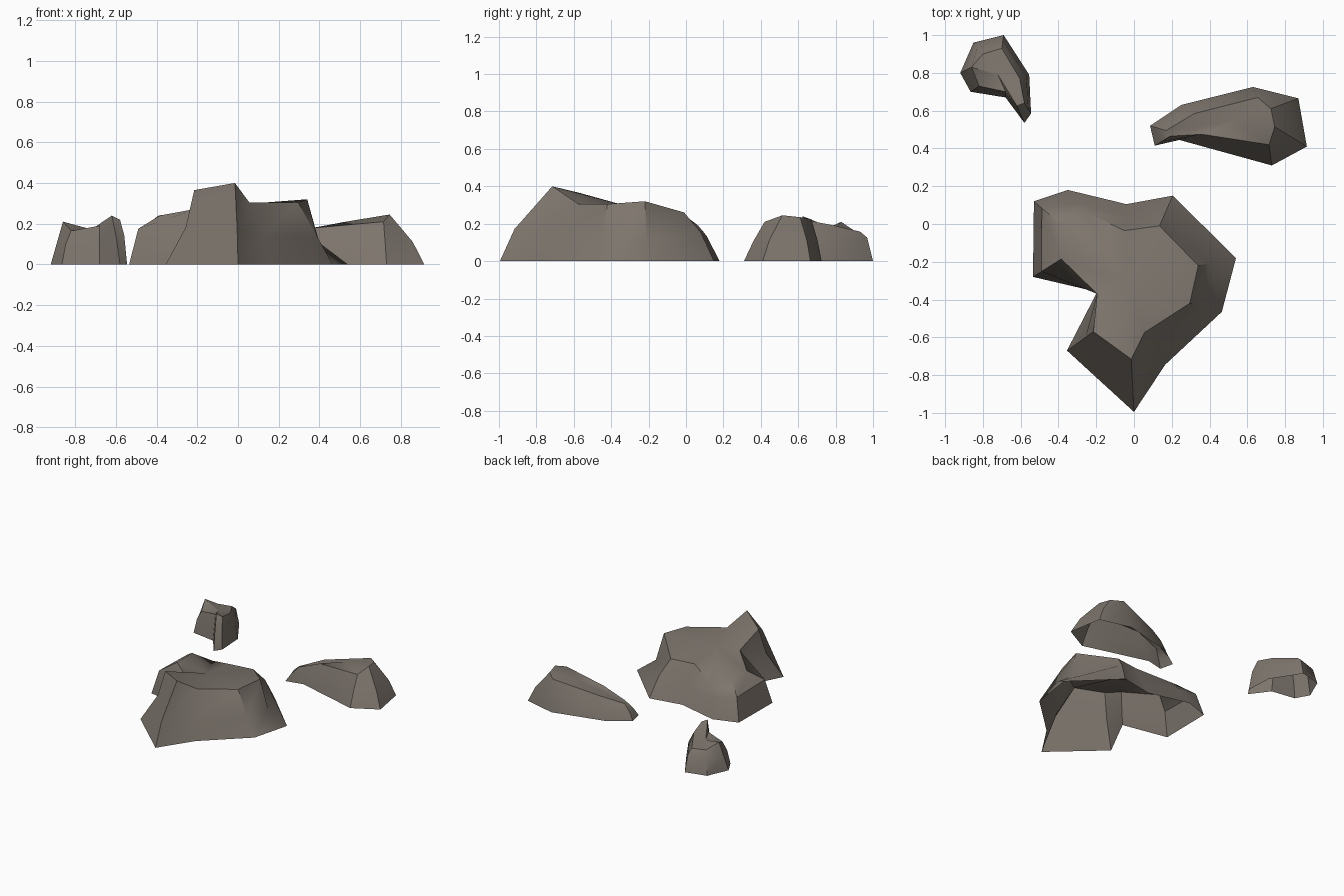
import bpy, bmesh, math

stone = bpy.data.materials.new("brown grey stone")
stone.diffuse_color = (0.205, 0.177, 0.152, 1)


def rock(name, rows, centre, crease):
    """Open-bottomed rock. Each row, clockwise from above:
    base x, y, top x, y, z, then the shoulder's inward and upward fractions."""
    bm = bmesh.new()
    base, mid, top = [], [], []
    for bx, by, tx, ty, tz, f, h in rows:
        base.append(bm.verts.new((bx, by, 0)))
        mid.append(bm.verts.new((bx + (tx - bx) * f, by + (ty - by) * f, tz * h)))
        top.append(bm.verts.new((tx, ty, tz)))
    c = bm.verts.new(centre)
    n = len(rows)
    for i in range(n):
        j = (i + 1) % n
        for lo, hi in ((base, mid), (mid, top)):
            bm.faces.new((lo[j], lo[i], hi[i], hi[j]))
        bm.faces.new((top[j], top[i], c))
    me = bpy.data.meshes.new(name)
    bm.to_mesh(me)
    bm.free()
    me.materials.append(stone)
    ob = bpy.data.objects.new(name, me)
    bpy.context.collection.objects.link(ob)
    bpy.ops.object.select_all(action='DESELECT')
    ob.select_set(True)
    bpy.context.view_layer.objects.active = ob
    bpy.ops.object.shade_smooth_by_angle(angle=math.radians(crease))


# Large boulder with a raised front point and a notch on the left
rock("large_rock", [
    (-.53, .12, -.39, .00, .24, .30, .70),
    (-.35, .18, -.26, .065, .19, .60, .70),
    (-.04, .105, -.05, -.035, .26, .50, .45),
    (.205, .15, .135, -.01, .26, .45, .60),
    (.54, -.18, .34, -.22, .32, .70, .33),
    (.465, -.465, .295, -.42, .305, .45, .45),
    (.165, -.745, .055, -.575, .305, .40, .45),
    (0, -.995, -.015, -.715, .40, .28, .43),
    (-.355, -.67, -.215, -.57, .365, .70, .50),
    (-.19, -.35, -.195, -.37, .275, .50, .50),
    (-.535, -.28, -.385, -.185, .24, .30, .73),
], (-.05, -.30, .29), 40)

# Long boulder tapering to the left
rock("long_rock", [
    (.085, .52, .17, .495, .10, .35, .50),
    (.25, .63, .32, .585, .155, .35, .50),
    (.63, .725, .655, .67, .225, .40, .50),
    (.87, .665, .725, .61, .235, .35, .48),
    (.915, .41, .745, .515, .245, .33, .45),
    (.73, .31, .715, .42, .21, .45, .50),
    (.24, .445, .36, .475, .178, .45, .50),
    (.11, .415, .19, .465, .11, .40, .50),
], (.53, .55, .21), 40)

# Small boulder with two peaks
rock("small_rock", [
    (-.92, .80, -.86, .83, .21, .50, .50),
    (-.85, .96, -.80, .90, .162, .40, .70),
    (-.69, 1.0, -.70, .93, .158, .45, .80),
    (-.555, .79, -.605, .77, .195, .30, .60),
    (-.545, .585, -.58, .64, .22, .40, .65),
    (-.58, .535, -.62, .625, .24, .40, .50),
    (-.68, .67, -.68, .70, .19, .50, .50),
    (-.865, .70, -.82, .73, .165, .40, .60),
], (-.72, .79, .172), 40)
